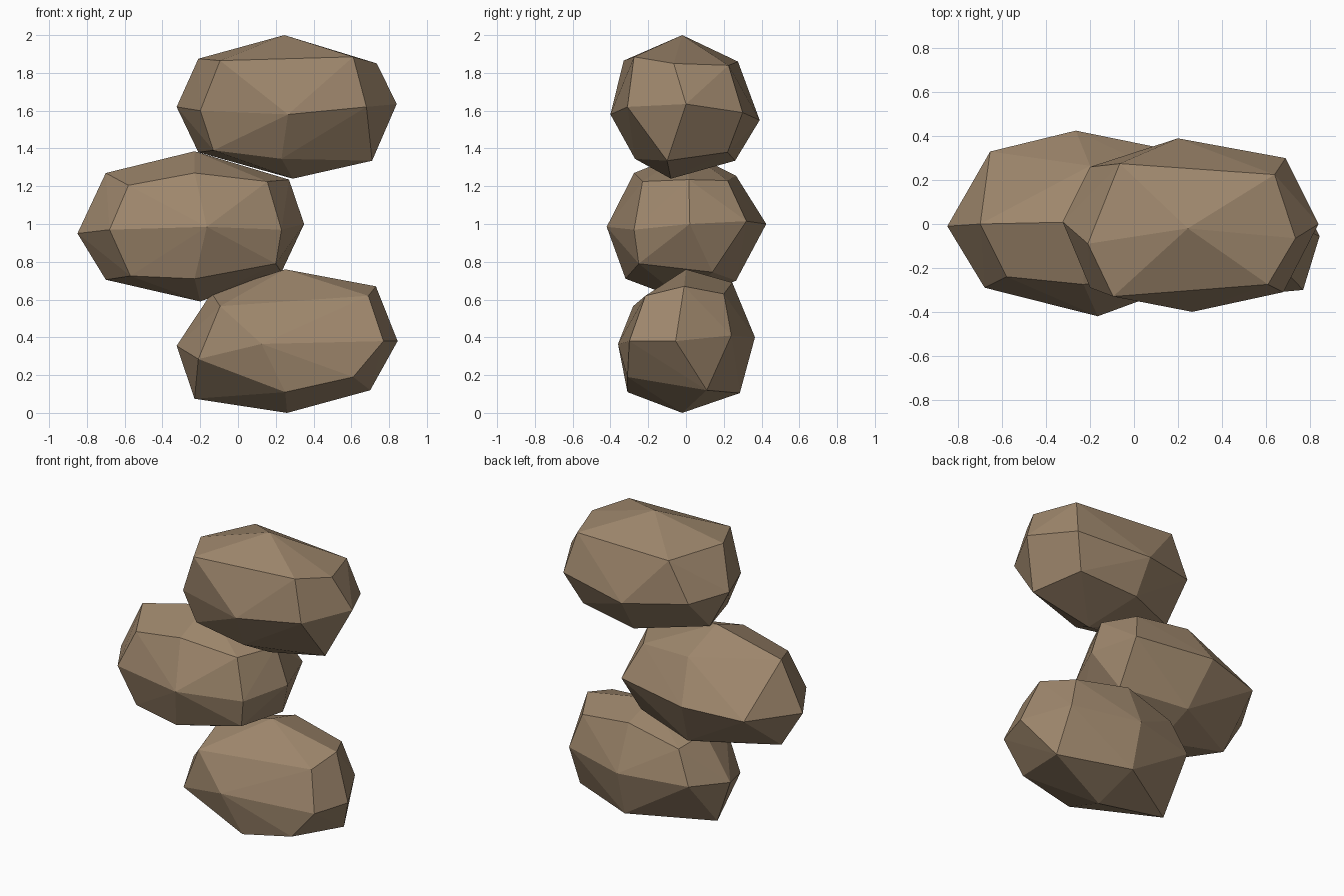
import bpy, bmesh

stone = bpy.data.materials.new("brown stone")
stone.diffuse_color = (0.34, 0.24, 0.15, 1)


def boulder(name, left, waist, right):
    """Flat-faced rock: convex skin over a left end, a waist ring and a right end."""
    bm = bmesh.new()
    for p in left + waist + right:
        bm.verts.new(p)
    hull = bmesh.ops.convex_hull(bm, input=bm.verts[:])
    loose = {v for v in hull["geom_interior"] + hull["geom_unused"]
             if isinstance(v, bmesh.types.BMVert)}
    bmesh.ops.delete(bm, geom=list(loose), context='VERTS')
    bmesh.ops.dissolve_limit(bm, angle_limit=0.03, verts=bm.verts[:], edges=bm.edges[:])
    bmesh.ops.recalc_face_normals(bm, faces=bm.faces[:])
    mesh = bpy.data.meshes.new(name)
    bm.to_mesh(mesh)
    bm.free()
    mesh.materials.append(stone)
    bpy.context.collection.objects.link(bpy.data.objects.new(name, mesh))


# bottom boulder, shifted right
boulder("bottom_boulder",
        left=[(-.325, 0, .355), (-.14, 0, .635), (-.095, -.28, .565), (-.21, -.27, .285),
              (-.23, 0, .075), (-.2, .26, .39), (-.1, .22, .6)],
        waist=[(.25, 0, .76), (.125, -.36, .365), (.25, -.31, .11),
               (.26, -.02, 0), (.25, .285, .105), (.25, .365, .40), (.25, .245, .69)],
        right=[(.845, -.055, .38), (.73, -.01, .67), (.69, -.215, .62), (.77, -.30, .38),
               (.61, -.31, .19), (.70, .11, .12), (.69, .24, .41), (.62, .2, .63)])

# middle boulder, shifted left
boulder("middle_boulder",
        left=[(-.85, -.01, .95), (-.70, 0, 1.27), (-.58, -.24, 1.205), (-.68, -.29, .97),
              (-.57, -.25, .725), (-.70, 0, .705), (-.655, .33, .97)],
        waist=[(-.23, .01, 1.385), (-.23, -.275, 1.27), (-.165, -.42, .985), (-.23, -.32, .71),
               (-.20, 0, .59), (-.2, .265, .70), (-.265, .425, 1.0), (-.2, .265, 1.255)],
        right=[(.35, .02, 1.0), (.27, .015, 1.235), (.155, -.23, 1.225), (.23, -.275, .97),
               (.2, -.25, .79), (.23, .14, .745), (.25, .32, 1.015), (.16, .22, 1.23)])

# top boulder, shifted right
boulder("top_boulder",
        left=[(-.325, .01, 1.62), (-.21, -.09, 1.875), (-.095, -.33, 1.865), (-.2, -.29, 1.60),
              (-.13, -.25, 1.39), (-.21, .05, 1.38), (-.2, .26, 1.6), (-.065, .275, 1.86)],
        waist=[(.245, -.02, 2.0), (.265, -.40, 1.58), (.23, -.27, 1.345),
               (.29, -.08, 1.24), (.2, .26, 1.335), (.2, .39, 1.55)],
        right=[(.84, 0, 1.635), (.735, -.065, 1.85), (.61, -.275, 1.885), (.68, -.31, 1.62),
               (.71, -.10, 1.335), (.6, .22, 1.38), (.69, .30, 1.59), (.64, .225, 1.84)])
